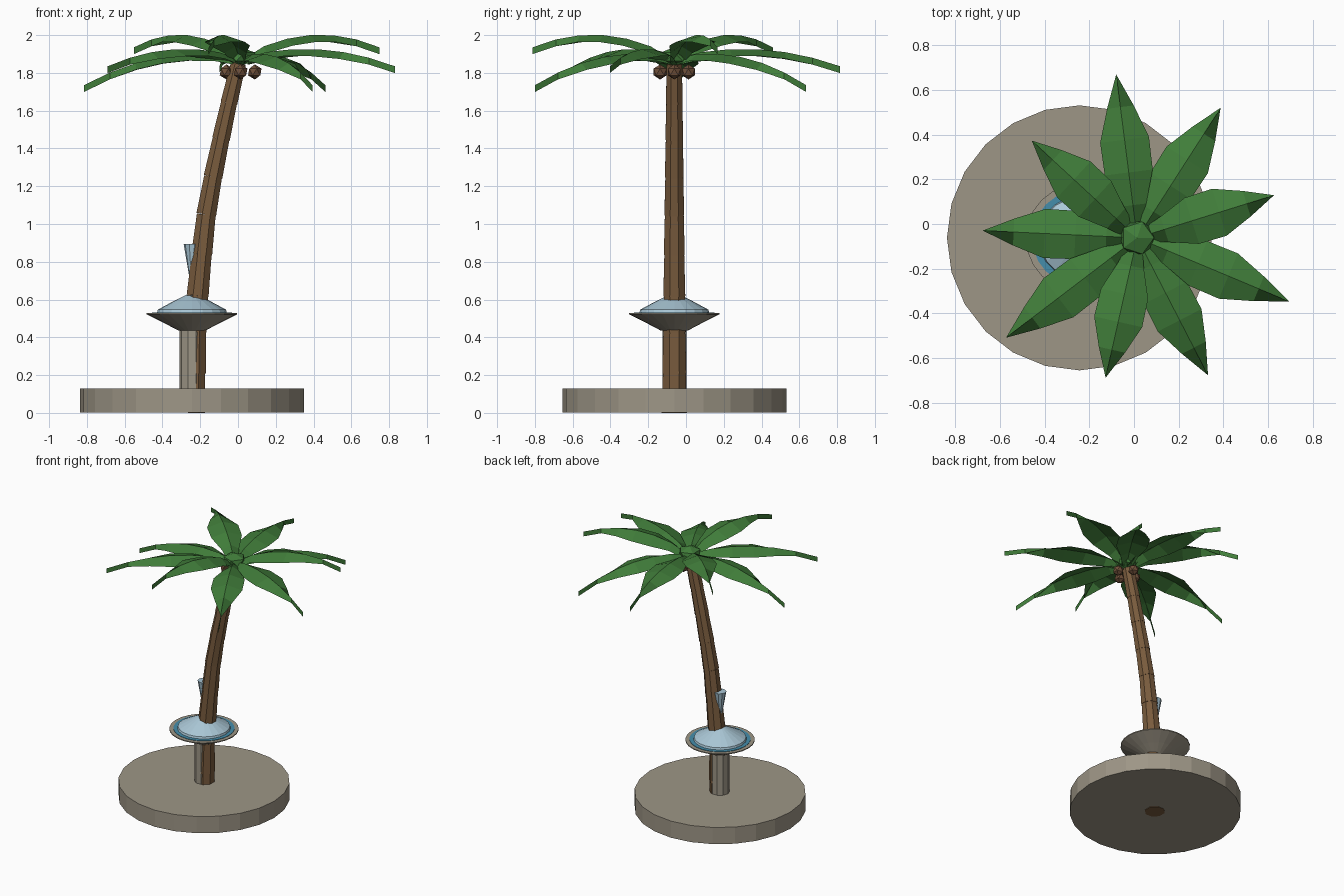
import bpy, bmesh, math
from mathutils import Vector, Matrix

if "Cube" in bpy.data.objects:
    bpy.data.objects.remove(bpy.data.objects["Cube"])

CY = -0.062          # shared depth of all parts
FX = -0.244          # fountain centre
PX = 0.014           # palm crown centre


def mat(name, rgb):
    m = bpy.data.materials.new(name)
    m.diffuse_color = (*rgb, 1)
    m.use_nodes = True
    m.node_tree.nodes["Principled BSDF"].inputs["Base Color"].default_value = m.diffuse_color
    return m


STONE = mat("stone", (0.34, 0.305, 0.24))
BARK = mat("bark", (0.19, 0.105, 0.047))
NUT = mat("coconut brown", (0.16, 0.08, 0.042))
LEAF = mat("leaf green", (0.052, 0.205, 0.042))
WATER = mat("pale water", (0.40, 0.57, 0.67))
POOL = mat("pool blue", (0.06, 0.27, 0.41))


def finish(name, bm, *mats):
    me = bpy.data.meshes.new(name)
    bm.to_mesh(me)
    bm.free()
    for m in mats:
        me.materials.append(m)
    ob = bpy.data.objects.new(name, me)
    bpy.context.collection.objects.link(ob)
    return ob


def skin(bm, rings):
    """Closed tube through rings of points, with end caps."""
    vs = [[bm.verts.new(p) for p in r] for r in rings]
    n = len(vs[0])
    for a, b in zip(vs, vs[1:]):
        for i in range(n):
            j = (i + 1) % n
            bm.faces.new((a[i], a[j], b[j], b[i]))
    bm.faces.new(vs[0][::-1])
    bm.faces.new(vs[-1])


def lathe(name, profile, sides, m):
    """Revolved (radius, height) profile on the fountain axis."""
    bm = bmesh.new()
    ang = [math.tau * i / sides for i in range(sides)]
    skin(bm, [[(FX + r * math.cos(a), CY + r * math.sin(a), z) for a in ang]
              for r, z in profile])
    return finish(name, bm, m)


# Fountain: base, column, bowl and water
lathe("round_base", [(0.593, 0.003), (0.593, 0.13)], 24, STONE)
lathe("fountain_column", [(0.067, 0.12), (0.067, 0.44)], 10, STONE)
lathe("fountain_bowl", [(0.07, 0.435), (0.144, 0.474), (0.24, 0.522),
                        (0.24, 0.529), (0.212, 0.529), (0.208, 0.52)], 24, STONE)
lathe("pool_ring", [(0.212, 0.518), (0.212, 0.532)], 24, POOL)
lathe("water_mound", [(0.185, 0.53), (0.18, 0.547), (0.10, 0.59), (0.03, 0.625)], 20, WATER)
lathe("water_jet", [(0.008, 0.61), (0.014, 0.72), (0.044, 0.895)], 10, WATER)

# Trunk: stacked tapered segments that lean more towards the top
path = [(-0.24, 0.0), (-0.234, 0.21), (-0.228, 0.43), (-0.214, 0.62), (-0.192, 0.84),
        (-0.168, 1.05), (-0.132, 1.25), (-0.09, 1.45), (-0.048, 1.64), (0.002, 1.85)]
bm = bmesh.new()
for (x0, z0), (x1, z1) in zip(path, path[1:]):
    up = Vector((x1 - x0, 0, z1 - z0)).normalized()
    side = Vector((up.z, 0, -up.x))
    rings = []
    for x, z, k in ((x0, z0, 1.0), (x1, z1, 0.95)):
        r = (0.072 - 0.0145 * z) * k
        ring = []
        for i in range(8):
            a = math.tau * (i + 0.5) / 8
            p = Vector((x, CY, z)) + r * (side * math.cos(a) + Vector((0, math.sin(a), 0)))
            p.z = max(p.z, 0)
            ring.append(p)
        rings.append(ring)
    skin(bm, rings)
finish("trunk", bm, BARK)

# Coconuts around the top of the trunk
for i in range(4):
    a = math.tau * i / 4
    bm = bmesh.new()
    bmesh.ops.create_icosphere(
        bm, subdivisions=1, radius=0.04,
        matrix=Matrix.Translation((PX + 0.075 * math.cos(a), CY + 0.075 * math.sin(a), 1.805)))
    finish(f"coconut_{i + 1}", bm, NUT)

# Crown hub
bm = bmesh.new()
bmesh.ops.create_icosphere(
    bm, subdivisions=1, radius=0.085,
    matrix=Matrix.Translation((PX, CY, 1.885)) @ Matrix.Diagonal((1, 1, 0.6, 1)))
finish("crown_hub", bm, LEAF)

# Fronds: folded leaves whose tips close into upright blades
HALF_WIDTH = [0.03, 0.06, 0.108, 0.11, 0.06, 0.0, 0.0]
KINDS = [(0.77, 0.425, 0.37), (0.83, 0.165, 0.31), (0.885, 0.225, 0.27)]  # length, rise, droop
for k in range(9):
    length, rise, droop = KINDS[k % 3]
    a = math.radians(17.3 + 40 * k)
    out = Vector((math.cos(a), math.sin(a), 0))
    across = Vector((-out.y, out.x, 0))
    bm = bmesh.new()
    rows = []
    for i, w in enumerate(HALF_WIDTH):
        t = i / 6
        ridge = Vector((PX, CY, 1.88 + rise * t - droop * t * t)) + out * max(0.03, length * t)
        low = ridge - Vector((0, 0, 0.036))
        rows.append([bm.verts.new(p) for p in (low - across * w, ridge, low + across * w)])
    for p, q in zip(rows, rows[1:]):
        for j in (0, 1):
            bm.faces.new((p[j], q[j], q[j + 1], p[j + 1]))
    finish(f"frond_{k + 1}", bm, LEAF)
